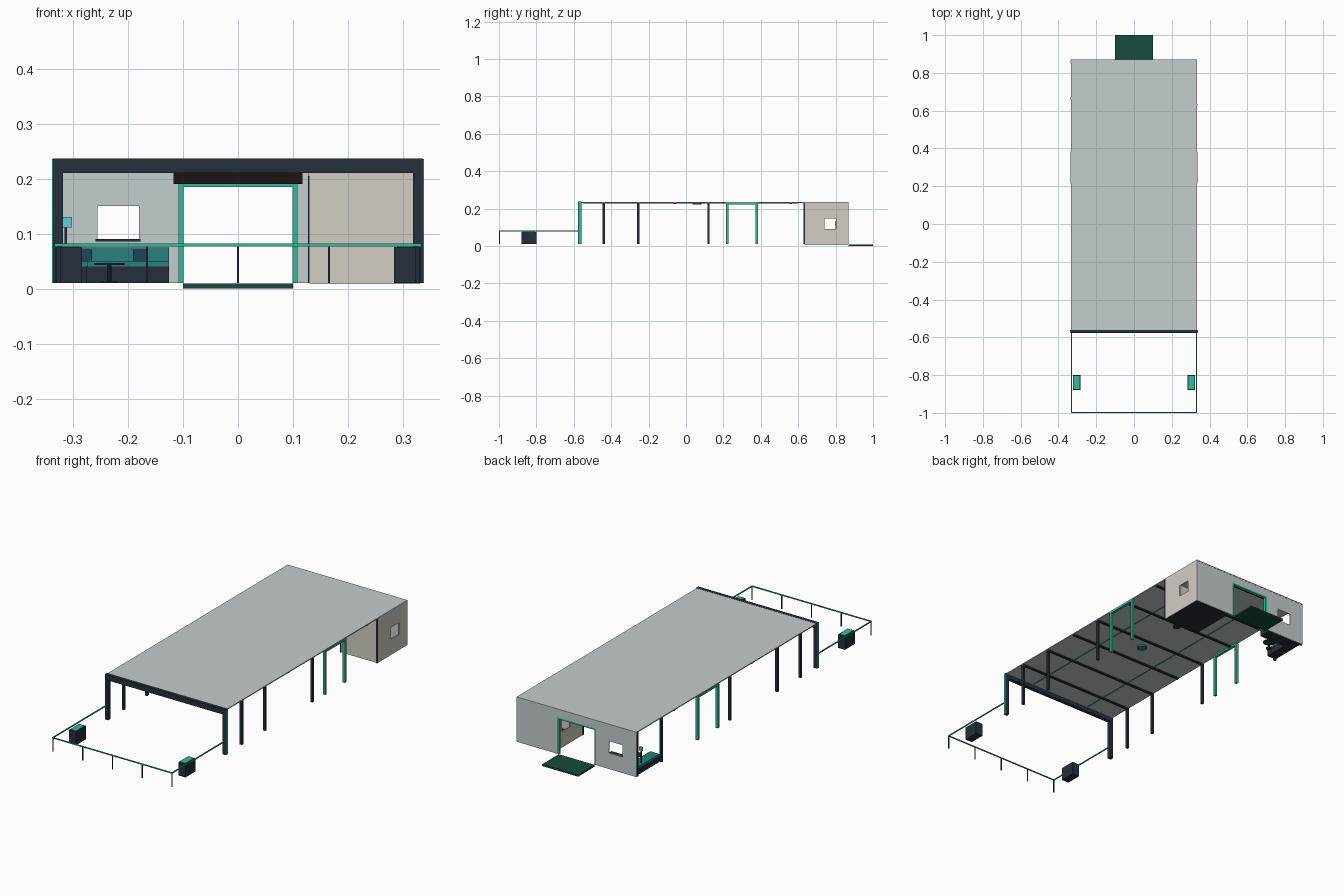
import bpy, bmesh
from mathutils import Vector

if "Cube" in bpy.data.objects:
    bpy.data.objects.remove(bpy.data.objects["Cube"])

COL = {
    'grey': (0.56, 0.61, 0.63), 'beige': (0.65, 0.61, 0.55), 'navy': (0.018, 0.03, 0.045),
    'green': (0.03, 0.5, 0.32), 'deep': (0.008, 0.07, 0.05), 'teal': (0.02, 0.22, 0.21),
    'brown': (0.012, 0.006, 0.005), 'cyan': (0.12, 0.62, 0.72), 'blue': (0.015, 0.06, 0.1),
}
MATS = {}
for key, c in COL.items():
    MATS[key] = bpy.data.materials.new(key)
    MATS[key].diffuse_color = (*c, 1)


def finish(name, bm, col):
    me = bpy.data.meshes.new(name)
    bm.normal_update()
    bm.to_mesh(me)
    bm.free()
    me.materials.append(MATS[col])
    ob = bpy.data.objects.new(name, me)
    bpy.context.collection.objects.link(ob)
    return ob


def box(name, x, y, z, col):
    """Box from (min, max) pairs."""
    bm = bmesh.new()
    bmesh.ops.create_cube(bm, size=1)
    for v in bm.verts:
        v.co = Vector([(r[0] + r[1]) / 2 + c * (r[1] - r[0]) for r, c in zip((x, y, z), v.co)])
    return finish(name, bm, col)


def pair(name, x, y, z, col):
    """Box on the right side plus its mirror on the left."""
    box('right_' + name, x, y, z, col)
    box('left_' + name, (-x[1], -x[0]), y, z, col)


def disc(name, x, y, z0, z1, r, col, n=20):
    bm = bmesh.new()
    bmesh.ops.create_cone(bm, cap_ends=True, segments=n, radius1=r, radius2=r, depth=z1 - z0)
    bmesh.ops.translate(bm, verts=bm.verts, vec=(x, y, (z0 + z1) / 2))
    return finish(name, bm, col)


def wall(name, axis, pos, us, zs, holes, col, t=0.004):
    """Wall panel as a grid of cells, skipping hole cells, then thickened."""
    bm = bmesh.new()
    P = lambda u, z: (u, pos, z) if axis == 'x' else (pos, u, z)
    V = [[bm.verts.new(P(u, z)) for z in zs] for u in us]
    for i in range(len(us) - 1):
        for j in range(len(zs) - 1):
            if (i, j) not in holes:
                bm.faces.new((V[i][j], V[i + 1][j], V[i + 1][j + 1], V[i][j + 1]))
    loose = [v for v in bm.verts if not v.link_faces]
    bmesh.ops.delete(bm, geom=loose, context='VERTS')
    ob = finish(name, bm, col)
    m = ob.modifiers.new('thickness', 'SOLIDIFY')
    m.thickness, m.offset = t, 0


# Roof with cross beams and light strips
box('roof', (-0.333, 0.333), (-0.57, 0.87), (0.231, 0.236), 'grey')
for y in (-0.44, -0.255, -0.06, 0.12, 0.34, 0.56):
    box('ceiling_beam', (-0.328, 0.328), (y - 0.006, y + 0.006), (0.225, 0.231), 'navy')
pair('light_strip', (0.168, 0.172), (-0.55, 0.6), (0.228, 0.231), 'teal')
disc('ceiling_lamp', 0, 0.06, 0.223, 0.231, 0.024, 'teal')
disc('ceiling_vent', 0, 0.32, 0.225, 0.231, 0.018, 'navy')

# Front portal
box('front_beam', (-0.336, 0.336), (-0.577, -0.56), (0.21, 0.237), 'navy')
pair('front_post', (0.318, 0.336), (-0.577, -0.56), (0.01, 0.21), 'navy')
pair('front_trim', (0.336, 0.338), (-0.575, -0.562), (0.01, 0.236), 'green')

# Side posts and green side door frames
for y in (-0.44, -0.255, 0.12):
    pair('side_post', (0.322, 0.334), (y - 0.006, y + 0.006), (0.01, 0.231), 'navy')
for y in (0.22, 0.378):
    pair('side_door_post', (0.322, 0.335), (y - 0.006, y + 0.006), (0.01, 0.231), 'green')
pair('side_door_header', (0.322, 0.335), (0.22, 0.378), (0.222, 0.231), 'green')
box('left_rear_post', (-0.335, -0.323), (0.66, 0.672), (0.01, 0.231), 'navy')
box('left_corner_post', (-0.335, -0.325), (0.855, 0.863), (0.01, 0.231), 'navy')
box('right_rear_post', (0.327, 0.335), (0.628, 0.635), (0.01, 0.231), 'navy')

# Back wall with doorway and window
wall('back_wall', 'x', 0.867, (-0.333, -0.255, -0.18, -0.1, 0.1, 0.333),
     (0.01, 0.09, 0.15, 0.19, 0.234), {(1, 1), (3, 0), (3, 1), (3, 2)}, 'grey')
pair('back_door_post', (0.099, 0.108), (0.855, 0.869), (0.01, 0.19), 'green')
box('back_door_header', (-0.108, 0.108), (0.855, 0.869), (0.185, 0.193), 'green')
box('back_door_canopy', (-0.117, 0.117), (0.842, 0.862), (0.19, 0.211), 'brown')
box('window_sill', (-0.259, -0.177), (0.845, 0.866), (0.086, 0.09), 'navy')
box('back_step', (-0.1, 0.1), (0.868, 1.0), (0.0, 0.009), 'deep')

# Small room at the right rear
zs = (0.01, 0.09, 0.148, 0.231)
ys = (0.634, 0.74, 0.802, 0.865)
wall('room_outer_wall', 'y', 0.331, ys, zs, {(1, 1)}, 'beige')
wall('room_inner_wall', 'y', 0.13, ys, zs, {(1, 1)}, 'beige')
wall('room_front_wall', 'x', 0.634, (0.13, 0.331), (0.01, 0.231), set(), 'beige')
box('room_edge_trim', (0.127, 0.13), (0.63, 0.638), (0.01, 0.205), 'navy')
box('room_floor', (0.13, 0.331), (0.634, 0.865), (0.009, 0.011), 'navy')

# Corner bench at the left rear
box('bench_base_back', (-0.325, -0.125), (0.80, 0.86), (0.01, 0.04), 'navy')
box('bench_seat_back', (-0.325, -0.125), (0.798, 0.86), (0.04, 0.05), 'teal')
box('bench_backrest', (-0.325, -0.125), (0.847, 0.861), (0.05, 0.075), 'teal')
box('bench_base_side', (-0.325, -0.275), (0.675, 0.80), (0.01, 0.04), 'navy')
box('bench_seat_side', (-0.325, -0.273), (0.675, 0.798), (0.04, 0.05), 'teal')
for x in (-0.278, -0.178):
    box('cushion', (x - 0.013, x + 0.013), (0.836, 0.847), (0.05, 0.071), 'blue')
disc('table_top', -0.234, 0.735, 0.043, 0.047, 0.028, 'navy')
disc('table_stem', -0.234, 0.735, 0.012, 0.043, 0.004, 'navy', 10)
disc('table_foot', -0.234, 0.735, 0.01, 0.013, 0.015, 'navy')
box('screen_stand', (-0.315, -0.311), (0.80, 0.804), (0.05, 0.112), 'navy')
box('screen', (-0.318, -0.302), (0.797, 0.803), (0.111, 0.13), 'cyan')

# Front yard railing
box('front_rail', (-0.334, 0.334), (-1.0, -0.995), (0.077, 0.082), 'green')
pair('side_rail', (0.329, 0.334), (-0.995, -0.575), (0.077, 0.082), 'green')
for i in range(5):
    x = -0.331 + i * 0.1655
    box('rail_post', (x - 0.002, x + 0.002), (-0.9995, -0.9955), (0.01, 0.077), 'navy')

# Planters
pair('planter', (0.284, 0.324), (-0.88, -0.80), (0.01, 0.076), 'navy')
pair('planter_filling', (0.289, 0.319), (-0.874, -0.806), (0.074, 0.078), 'green')

for m in bpy.data.materials:
    if m.users and not m.is_grease_pencil:
        m.use_nodes = True
        m.node_tree.nodes["Principled BSDF"].inputs["Base Color"].default_value = m.diffuse_color
